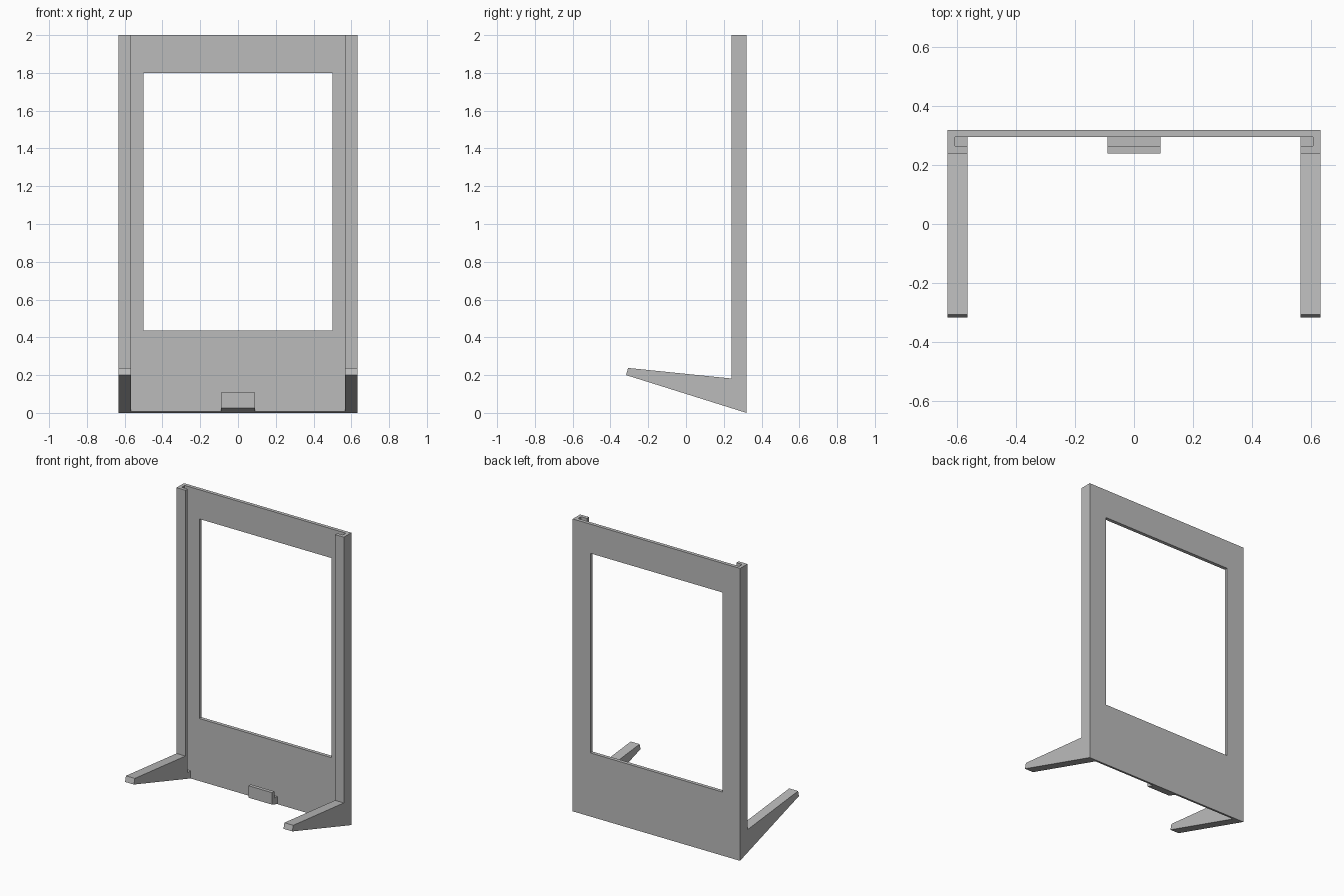
import bpy, bmesh

cube = bpy.data.objects.get("Cube")
if cube:
    bpy.data.objects.remove(cube, do_unlink=True)

grey = bpy.data.materials.new("plain grey")
grey.use_nodes = True
colour = (0.5, 0.5, 0.5, 1)
grey.diffuse_color = colour
grey.node_tree.nodes["Principled BSDF"].inputs["Base Color"].default_value = colour

HALF = 0.633            # half of the overall width
FRONT, INNER, BACK = 0.24, 0.296, 0.32
SLOT_FRONT, SLOT_FLOOR = 0.264, 0.06


def underside(y):
    """Height of the sloping underside at depth y."""
    return (BACK - y) * 0.2 / 0.637


def extrude_profile(name, profile, half_width):
    """Extrude a (y, z) outline along x, centred on x = 0."""
    bm = bmesh.new()
    face = bm.faces.new([bm.verts.new((-half_width, y, z)) for y, z in profile])
    side = bmesh.ops.extrude_face_region(bm, geom=[face])
    verts = [v for v in side["geom"] if isinstance(v, bmesh.types.BMVert)]
    bmesh.ops.translate(bm, verts=verts, vec=(2 * half_width, 0, 0))
    bmesh.ops.recalc_face_normals(bm, faces=bm.faces)
    mesh = bpy.data.meshes.new(name)
    bm.to_mesh(mesh)
    bm.free()
    mesh.materials.append(grey)
    obj = bpy.data.objects.new(name, mesh)
    bpy.context.collection.objects.link(obj)
    return obj


def cut_box(target, name, half_width, y0, y1, z0, z1, rounding=0):
    """Cut a box out of the target, optionally rounding its upright edges."""
    box = extrude_profile(name, [(y0, z0), (y1, z0), (y1, z1), (y0, z1)], half_width)
    if rounding:
        bm = bmesh.new()
        bm.from_mesh(box.data)
        upright = [e for e in bm.edges
                   if abs(e.verts[0].co.z - e.verts[1].co.z) > 1]
        bmesh.ops.bevel(bm, geom=upright, offset=rounding, segments=3,
                        profile=0.5, affect='EDGES')
        bm.to_mesh(box.data)
        bm.free()
    box.hide_render = True
    mod = target.modifiers.new(name, 'BOOLEAN')
    mod.operation = 'DIFFERENCE'
    mod.solver = 'EXACT'
    mod.object = box
    bpy.context.view_layer.objects.active = target
    bpy.ops.object.modifier_apply(modifier=name)
    bpy.data.objects.remove(box, do_unlink=True)


# Frame: side outline of back panel, rails and legs, then cut to shape
frame = extrude_profile("stand_frame", [
    (BACK, 0), (BACK, 2), (FRONT, 2), (FRONT, 0.182),
    (-0.307, 0.238), (-0.317, 0.2)], HALF)
cut_box(frame, "space_between_legs", 0.566, -1, INNER, -1, 3)
cut_box(frame, "window_opening", 0.5, 0, 1, 0.435, 1.8)
cut_box(frame, "rail_slots", 0.61, SLOT_FRONT, INNER, SLOT_FLOOR, 3, 0.005)

# Small ledge with a raised lip at the foot of the panel
extrude_profile("retaining_ledge", [
    (INNER, underside(INNER)), (INNER, SLOT_FLOOR), (SLOT_FRONT, SLOT_FLOOR),
    (SLOT_FRONT, 0.107), (FRONT, 0.107), (FRONT, underside(FRONT))], 0.09)
